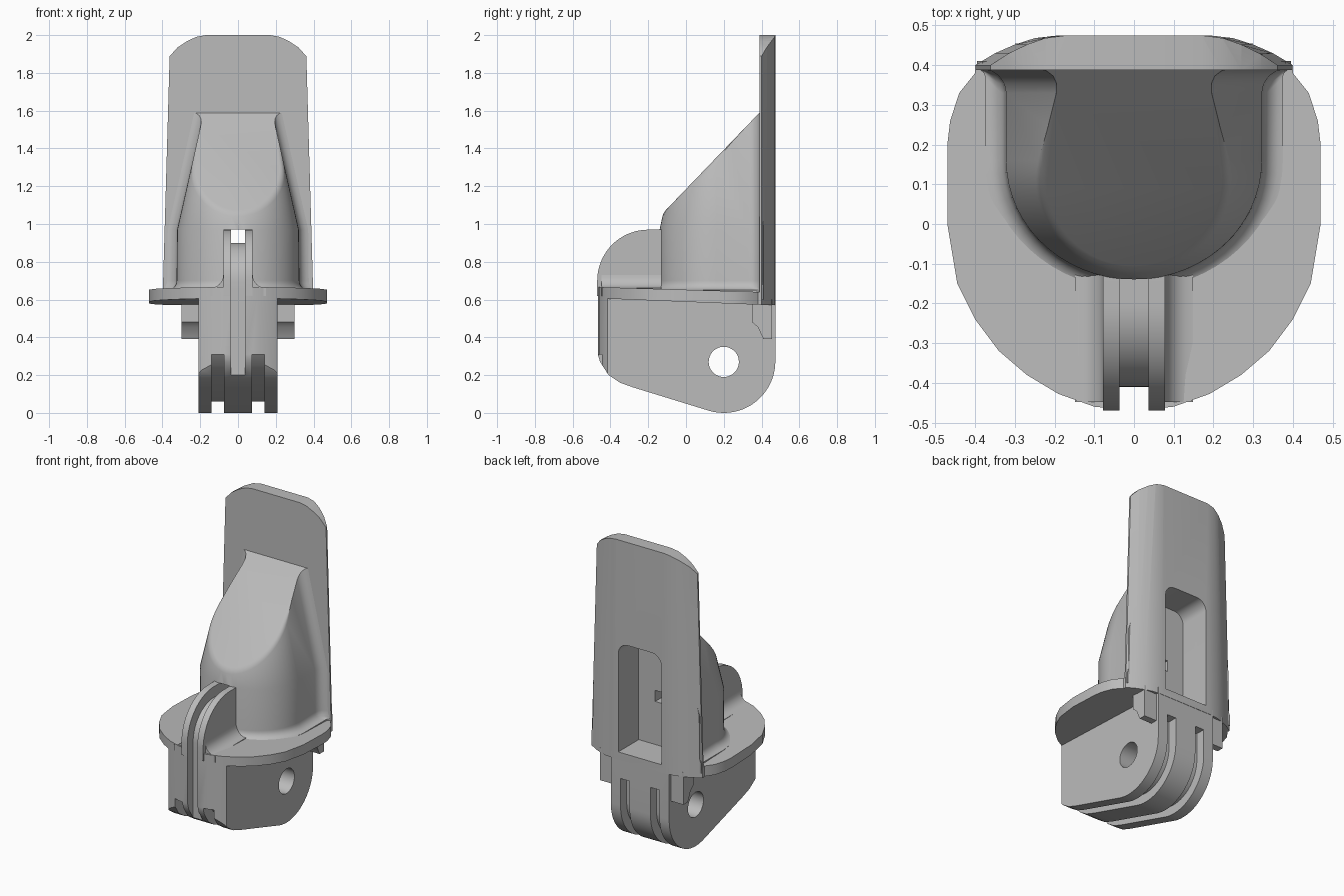
import bpy, bmesh, math
from math import sin, cos, radians

if "Cube" in bpy.data.objects:
    bpy.data.objects.remove(bpy.data.objects["Cube"])

grey = bpy.data.materials.new("mid_grey")
grey.diffuse_color = (0.5, 0.5, 0.5, 1)
grey.use_nodes = True
grey.node_tree.nodes["Principled BSDF"].inputs["Base Color"].default_value = grey.diffuse_color


def make(name, bm):
    bmesh.ops.recalc_face_normals(bm, faces=bm.faces)
    me = bpy.data.meshes.new(name)
    bm.to_mesh(me)
    bm.free()
    me.materials.append(grey)
    ob = bpy.data.objects.new(name, me)
    bpy.context.collection.objects.link(ob)
    return ob


def loft_bm(rings):
    bm = bmesh.new()
    vs = [[bm.verts.new(p) for p in r] for r in rings]
    n = len(vs[0])
    for a, b in zip(vs, vs[1:]):
        for i in range(n):
            j = (i + 1) % n
            bm.faces.new((a[i], a[j], b[j], b[i]))
    bm.faces.new(vs[0])
    bm.faces.new(vs[-1])
    return bm


def prism(name, pts, axis, a, b):
    place = {'x': lambda p, t: (t, p[0], p[1]),
             'y': lambda p, t: (p[0], t, p[1]),
             'z': lambda p, t: (p[0], p[1], t)}[axis]
    return make(name, loft_bm([[place(p, t) for p in pts] for t in (a, b)]))


def arc(cx, cy, r, a0, a1, n):
    return [(cx + r * cos(radians(a0 + (a1 - a0) * i / n)),
             cy + r * sin(radians(a0 + (a1 - a0) * i / n))) for i in range(n + 1)]


def mirror(pts):
    return pts + [(-x, y) for x, y in reversed(pts) if abs(x) > 1e-6]


def boolean(ob, tool, op='DIFFERENCE'):
    m = ob.modifiers.new("cut", 'BOOLEAN')
    m.operation, m.object, m.solver = op, tool, 'EXACT'
    bpy.context.view_layer.objects.active = ob
    bpy.ops.object.modifier_apply(modifier=m.name)


# collar flange, slightly sloping to the back
edge = [(0.40, 0.40), (0.40, 0.38), (0.44, 0.33), (0.463, 0.26), (0.47, 0.2), (0.47, 0.0),
        (0.445, -0.15), (0.4, -0.24), (0.34, -0.32), (0.27, -0.38),
        (0.19, -0.428), (0.1, -0.46), (0, -0.47)]
outline = mirror(edge)
flange = make("collar_flange", loft_bm([
    [(x, y, 0.588 - 0.04 * y) for x, y in outline],
    [(x, y, 0.652 - 0.03 * y) for x, y in outline]]))

# hinge block under the flange
lug_profile = [(-0.48, 0.61), (-0.475, 0.34), (-0.455, 0.27), (-0.41, 0.2), (-0.35, 0.16),
               (-0.28, 0.135)] + arc(0.2, 0.273, 0.273, -106, 0, 20) + [(0.473, 0.61)]
lug = prism("hinge_block", lug_profile, 'x', -0.21, 0.21)
lug_front = prism("front_rounding_cutter",
                  [(0.47, 0.6)] + outline[4:-4] + [(-0.47, 0.6)], 'z', -0.2, 0.9)
boolean(lug, lug_front, 'INTERSECT')
hole = prism("hole_cutter", arc(0.2, 0.27, 0.08, 0, 350, 35), 'x', -0.4, 0.4)
boolean(lug, hole)
groove_profile = ([(-0.7, -0.2), (-0.7, 0.31), (-0.41, 0.31), (-0.36, 0.25), (-0.285, 0.2)]
                  + arc(0.2, 0.27, 0.21, -106, 0, 16) + [(0.41, 0.45), (0.7, 0.45), (0.7, -0.2)])
grooves = [prism("groove_cutter", groove_profile, 'x', s * 0.075, s * 0.14) for s in (-1, 1)]
for g in grooves:
    boolean(lug, g)

# back plate with curved back and rounded top
half = [(0.40, 0.388), (0.40, 0.40), (0.35, 0.43), (0.30, 0.452), (0.25, 0.468), (0.19, 0.475)]
section = mirror(half)
plate = make("back_plate", loft_bm([[(x * k, y, z) for x, y in section]
                                    for z, k in ((0.57, 1.0), (2.05, 0.893))]))
top_shape = mirror([(0.5, 0.5), (0.5, 1.75), (0.362, 1.888), (0.32, 1.935),
                    (0.27, 1.968), (0.22, 1.991), (0.17, 2.0)])
plate_top = prism("plate_top_cutter", top_shape, 'y', 0.2, 0.7)
boolean(plate, plate_top, 'INTERSECT')

# small tabs at the foot of the plate
tabs = [prism("foot_tab", [(0.35, 0.6), (0.35, 0.48), (0.38, 0.455), (0.41, 0.39),
                           (0.455, 0.39), (0.455, 0.6)], 'x', s * 0.2, s * 0.3) for s in (-1, 1)]


# hooded body: D-shaped rings with a foot fillet, tapering above
def d_ring(z, hx, front, off=0.0):
    hx += off
    f = min(0.06, 0.395 - hx)
    pts = [(hx + f, 0.41)] + [(hx + f * (1 - sin(radians(a))), 0.39 - f * (1 - cos(radians(a))))
                              for a in (0, 22, 45, 67, 90)]
    pts += [(hx * cos(radians(a)), 0.16 - (0.16 - front + off) * sin(radians(a)))
            for a in range(0, 91, 6)]
    return [(x, y, z) for x, y in mirror(pts)]


R = 0.05
rings = [d_ring(0.6, 0.325, -0.14, R)]
for a in range(0, 91, 15):
    rings.append(d_ring(0.65 + R * (1 - cos(radians(a))), 0.325, -0.14, R * (1 - sin(radians(a)))))
rings += [d_ring(0.97, 0.322, -0.14), d_ring(1.65, 0.168, 0.01)]
bm = loft_bm(rings)
res = bmesh.ops.bisect_plane(bm, geom=bm.verts[:] + bm.edges[:] + bm.faces[:],
                             plane_co=(0, -0.12, 1.06), plane_no=(0, -1.04, 1), clear_outer=True)
rim = [e for e in res['geom_cut'] if isinstance(e, bmesh.types.BMEdge)]
bmesh.ops.edgeloop_fill(bm, edges=rim)
bmesh.ops.recalc_face_normals(bm, faces=bm.faces)
soft = [e for e in rim if all(v.co.y < 0.325 for v in e.verts)]
bmesh.ops.bevel(bm, geom=soft, offset=0.02, segments=3, profile=0.5,
                affect='EDGES', clamp_overlap=False)
body = make("hooded_body", bm)

# front rib with its foot fillet
rib = prism("front_rib", [(0.0, 0.62), (-0.47, 0.62)] + arc(-0.2, 0.7, 0.27, 180, 90, 18)
            + [(0.0, 0.97)], 'x', -0.078, 0.078)
foot = mirror([(0.148, 0.62)] + [(0.078 + 0.07 * (1 - sin(radians(a))),
                                  0.661 + 0.07 * (1 - cos(radians(a)))) for a in range(0, 91, 15)])
rib_foot = prism("rib_foot", foot, 'y', -0.448, 0.0)

# strap channel through rib and body, and window in the back
channel = prism("channel_cutter", [(-0.7, 0.05), (-0.41, 0.05)]
                + arc(-0.2, 0.69, 0.21, 180, 90, 16)
                + [(0.3, 0.9), (0.3, 0.972), (-0.139, 0.972), (-0.16, 1.1), (-0.7, 1.1)],
                'x', -0.036, 0.036)
window = prism("window_cutter", [(-0.155, 0.62), (0.155, 0.62)]
               + arc(0.085, 1.26, 0.07, 0, 90, 8) + arc(-0.085, 1.26, 0.07, 90, 180, 8),
               'y', 0.265, 0.7)
for ob in (lug, flange, body, rib, rib_foot):
    boolean(ob, channel)
for ob in (flange, body, plate):
    boolean(ob, window)

for c in [lug_front, hole, plate_top, channel, window] + grooves:
    bpy.data.objects.remove(c)

bpy.ops.object.select_all(action='DESELECT')
for ob in [lug, flange, body, rib, rib_foot, plate] + tabs:
    ob.select_set(True)
bpy.context.view_layer.objects.active = body
bpy.ops.object.shade_smooth_by_angle(angle=radians(30))
